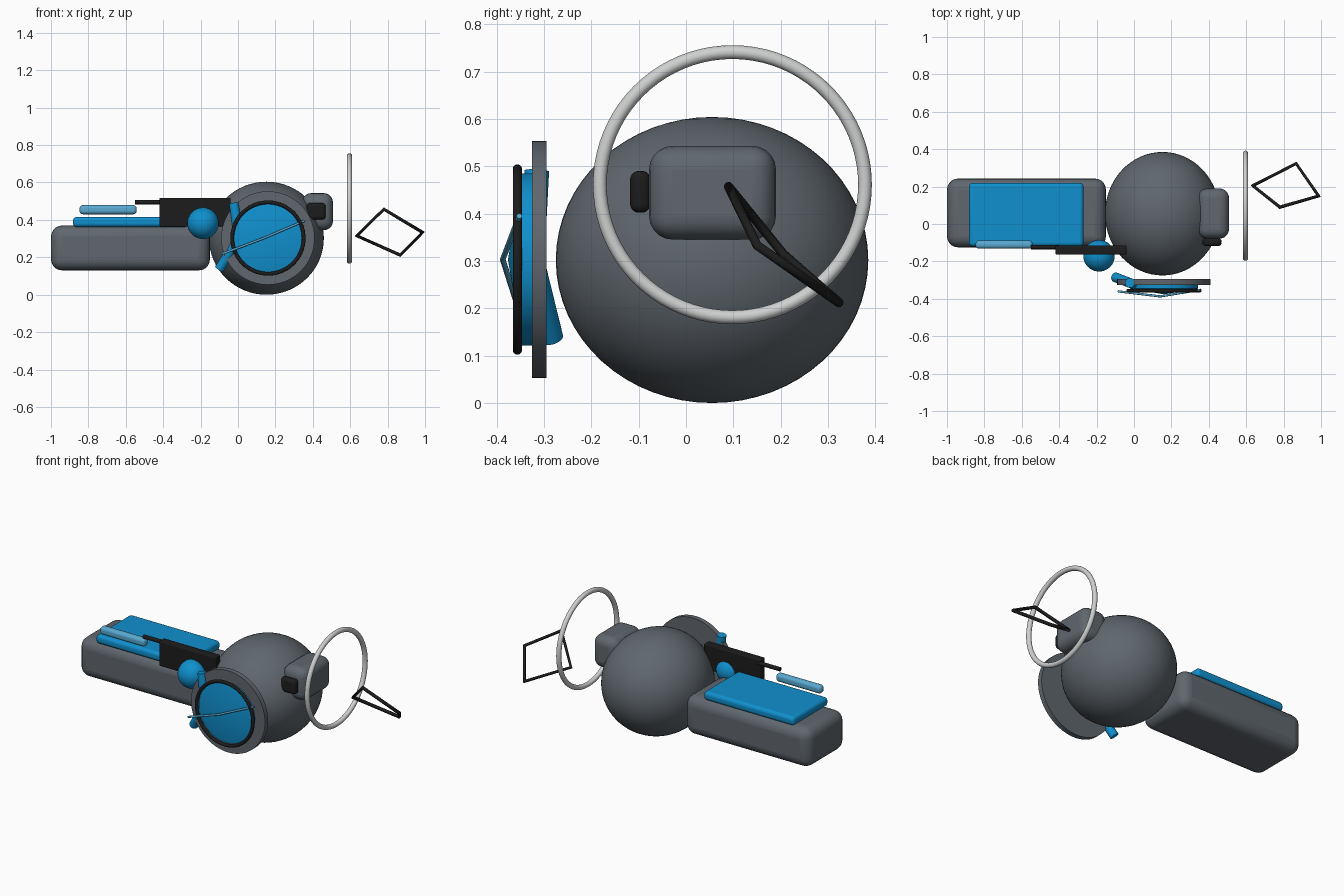
import bpy, math
from mathutils import Vector

if "Cube" in bpy.data.objects:
    bpy.data.objects.remove(bpy.data.objects["Cube"])


def material(name, rgb):
    m = bpy.data.materials.new(name)
    m.use_nodes = True
    m.diffuse_color = (*rgb, 1)
    m.node_tree.nodes["Principled BSDF"].inputs["Base Color"].default_value = (*rgb, 1)
    return m


GREY = material("slate grey", (0.115, 0.135, 0.155))
BLUE = material("bright blue", (0.005, 0.28, 0.62))
PALE = material("pale blue", (0.10, 0.40, 0.64))
BLACK = material("black", (0.012, 0.012, 0.012))
WHITE = material("off white", (0.62, 0.63, 0.63))


def finish(name, mat):
    ob = bpy.context.object
    ob.name = name
    ob.data.materials.append(mat)
    bpy.ops.object.transform_apply(location=False, rotation=True, scale=True)
    bpy.ops.object.shade_smooth_by_angle(angle=math.radians(35))
    return ob


def box(name, low, high, bevel, mat):
    """Rounded box between two opposite corners."""
    low, high = Vector(low), Vector(high)
    bpy.ops.mesh.primitive_cube_add(size=1, location=(low + high) / 2)
    bpy.context.object.scale = high - low
    ob = finish(name, mat)
    mod = ob.modifiers.new("rounding", 'BEVEL')
    mod.width = bevel
    mod.segments = 5
    return ob


def ball(name, centre, radii, mat):
    bpy.ops.mesh.primitive_uv_sphere_add(segments=64, ring_count=32, location=centre)
    bpy.context.object.scale = radii
    return finish(name, mat)


def cone(name, start, end, r1, r2, mat, sides=64):
    """Cylinder or cone running from start to end."""
    start, end = Vector(start), Vector(end)
    axis = end - start
    bpy.ops.mesh.primitive_cone_add(vertices=sides, radius1=r1, radius2=r2, depth=axis.length,
                                    location=(start + end) / 2,
                                    rotation=axis.to_track_quat('Z', 'Y').to_euler())
    return finish(name, mat)


def ring(name, centre, rotation, major, minor, mat):
    bpy.ops.mesh.primitive_torus_add(location=centre, rotation=rotation, major_radius=major,
                                     minor_radius=minor, major_segments=80, minor_segments=14)
    return finish(name, mat)


def wire(name, points, radius, mat, closed=False):
    """Round tube along straight segments."""
    cu = bpy.data.curves.new(name, 'CURVE')
    cu.dimensions = '3D'
    cu.bevel_depth = radius
    cu.use_fill_caps = True
    sp = cu.splines.new('POLY')
    sp.points.add(len(points) - 1)
    for p, co in zip(sp.points, points):
        p.co = (*co, 1)
    sp.use_cyclic_u = closed
    cu.materials.append(mat)
    bpy.context.collection.objects.link(bpy.data.objects.new(name, cu))


# Round body and long rear block
ball("round_body", (0.152, 0.055, 0.302), (0.307, 0.33, 0.302), GREY)
box("long_block", (-1, -0.125, 0.13), (-0.15, 0.243, 0.37), 0.06, GREY)
wire("end_trim", [(-0.997, 0.17, 0.23), (-0.997, 0.17, 0.19), (-0.997, -0.06, 0.19)], 0.003, BLACK)

# Panel and tube above the block
box("top_panel", (-0.882, -0.12, 0.362), (-0.27, 0.22, 0.416), 0.02, BLUE)
box("side_tube", (-0.847, -0.132, 0.43), (-0.542, -0.088, 0.479), 0.018, PALE)

# Black receiver with thin barrel and ball joint
box("receiver", (-0.42, -0.163, 0.365), (-0.04, -0.115, 0.518), 0.006, BLACK)
cone("thin_barrel", (-0.552, -0.123, 0.495), (-0.4, -0.123, 0.495), 0.012, 0.012, BLACK, 20)
ball("ball_joint", (-0.187, -0.17, 0.382), (0.084,) * 3, BLUE)

# Front disc, blue dome, black rim and angled rod
DISC_X, DISC_Z = 0.16, 0.303


def on_axis(y):
    return (DISC_X, y, DISC_Z)


cone("front_disc", on_axis(-0.295), on_axis(-0.325), 0.25, 0.25, GREY)
cone("blue_drum", on_axis(-0.32), on_axis(-0.346), 0.182, 0.182, BLUE)
cone("blue_cone", on_axis(-0.346), on_axis(-0.376), 0.18, 0, BLUE)
ring("black_rim", on_axis(-0.356), (math.pi / 2, 0, 0), 0.191, 0.01, BLACK)
elbow = (0.005, -0.325, 0.3)
cone("upper_rod", (-0.022, -0.315, 0.49), elbow, 0.026, 0.026, BLUE, 24)
cone("lower_rod", (-0.1, -0.285, 0.137), elbow, 0.026, 0.026, BLUE, 24)
wire("bent_string", [(-0.085, -0.36, 0.218), (0.14, -0.387, 0.303), (0.355, -0.352, 0.395)], 0.006, PALE)

# Side housing with small black knob
box("side_housing", (0.342, -0.078, 0.345), (0.508, 0.19, 0.543), 0.05, GREY)
box("housing_knob", (0.367, -0.118, 0.402), (0.468, -0.075, 0.49), 0.018, BLACK)

# Free-standing hoop and black four-sided frame
ring("white_hoop", (0.596, 0.098, 0.461), (0, math.pi / 2, 0), 0.28, 0.0145, WHITE)
wire("black_frame", [(0.635, 0.205, 0.315), (0.78, 0.09, 0.457), (0.987, 0.15, 0.333),
                     (0.867, 0.323, 0.212)], 0.01, BLACK, True)
